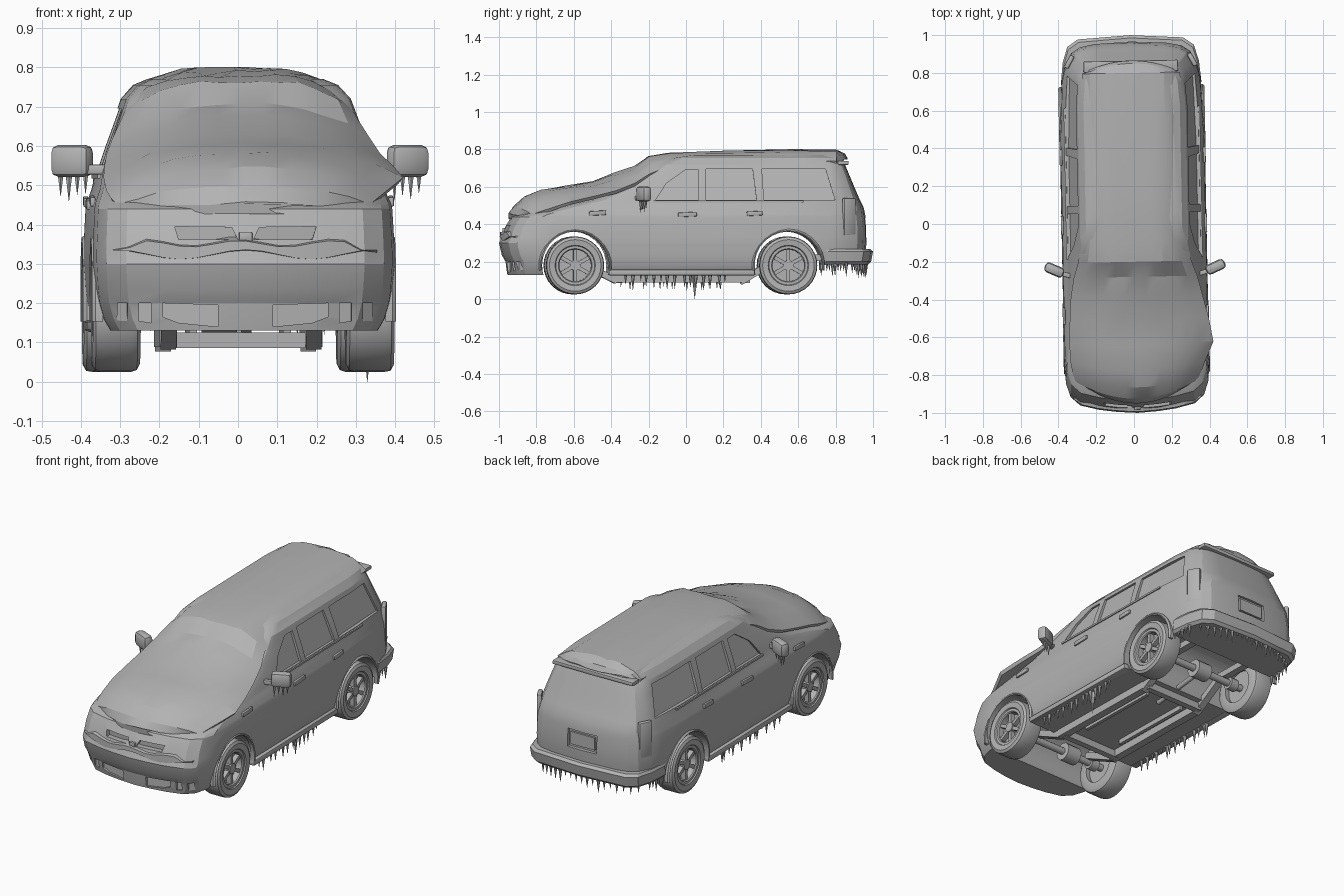
import bpy, bmesh, math, random
from mathutils import Matrix, Vector

random.seed(4)
if "Cube" in bpy.data.objects:
    bpy.data.objects.remove(bpy.data.objects["Cube"])

grey = bpy.data.materials.new("plain_grey")
grey.use_nodes = True
grey.diffuse_color = (0.45, 0.45, 0.45, 1)
grey.node_tree.nodes["Principled BSDF"].inputs["Base Color"].default_value = (0.45, 0.45, 0.45, 1)

# The car is parked at a very slight angle
HEADING = Matrix.Rotation(0.02, 4, 'Z')


def finish(name, bm, angle=25):
    bmesh.ops.transform(bm, matrix=HEADING, verts=bm.verts)
    bmesh.ops.recalc_face_normals(bm, faces=bm.faces)
    mesh = bpy.data.meshes.new(name)
    bm.to_mesh(mesh)
    bm.free()
    mesh.materials.append(grey)
    ob = bpy.data.objects.new(name, mesh)
    bpy.context.collection.objects.link(ob)
    if angle:
        smooth(ob, angle)
    return ob


def smooth(ob, angle):
    bpy.ops.object.select_all(action='DESELECT')
    ob.select_set(True)
    bpy.context.view_layer.objects.active = ob
    bpy.ops.object.shade_smooth_by_angle(angle=math.radians(angle))


def loft(name, rings, angle=25, closed=False):
    """Skin a row of equal rings; cap the ends unless the row is closed."""
    bm = bmesh.new()
    rows = [[bm.verts.new(p) for p in r] for r in rings]
    n = len(rows[0])
    for a, b in zip(rows, rows[1:] + rows[:1] if closed else rows[1:]):
        for i in range(n):
            j = (i + 1) % n
            bm.faces.new((a[i], a[j], b[j], b[i]))
    if not closed:
        bm.faces.new(rows[0])
        bm.faces.new(rows[-1])
    return finish(name, bm, angle)


def box(name, center, size, rot=0, bevel=0.0, axis='Z'):
    bm = bmesh.new()
    bmesh.ops.create_cube(bm, size=1, matrix=Matrix.Translation(center)
                          @ Matrix.Rotation(rot, 4, axis) @ Matrix.Diagonal((*size, 1)))
    if bevel:
        bmesh.ops.bevel(bm, geom=bm.edges[:], offset=bevel, segments=2, profile=.5, affect='EDGES')
    return finish(name, bm, 25)


def rod(name, a, b, r1, r2=None, sides=12):
    a, b = Vector(a), Vector(b)
    bm = bmesh.new()
    bmesh.ops.create_cone(bm, cap_ends=True, segments=sides, radius1=r1,
                          radius2=r1 if r2 is None else r2, depth=(b - a).length,
                          matrix=Matrix.Translation((a + b) / 2)
                          @ (b - a).to_track_quat('Z', 'Y').to_matrix().to_4x4())
    return finish(name, bm, 40)


# Rounded plan of the body: (share of half width, setback from the end)
NOSE = [(0, 0), (.28, .007), (.53, .02), (.79, .045), (.92, .09), (.98, .16), (1, .25)]
TAIL = [(0, 0), (.5, .01), (.7, .025), (.82, .055), (.91, .12), (.96, .2), (1, .5)]


def plan(z, front, rear, w, f=1.0):
    right = [(t * w, front + d * f, z) for t, d in NOSE]
    right += [(t * w, rear - d * f, z) for t, d in reversed(TAIL)]
    return right + [(-x, y, z) for x, y, z in reversed(right[1:-1])]


def nose_y(x, front=-.965, w=.375):
    t = abs(x) / w
    for (a, p), (b, q) in zip(NOSE, NOSE[1:]):
        if t <= b:
            return front + p + (q - p) * (t - a) / (b - a)
    return front + .25


# Body shell
body = loft("body_shell", [plan(*s) for s in [
    (.13, -.955, .955, .345), (.16, -.96, .955, .363), (.2, -.965, .955, .375),
    (.235, -.985, .96, .38), (.3, -1.0, .965, .384), (.33, -.985, .966, .384),
    (.38, -.97, .966, .382), (.44, -.935, .96, .379), (.455, -.9, .958, .376),
    (.49, -.74, .95, .362, .8), (.53, -.55, .93, .352, .7), (.6, -.38, .9, .329, .6),
    (.66, -.27, .875, .307, .5), (.72, -.18, .85, .286, .45),
    (.755, -.1, .835, .255, .4), (.77, 0, .8, .22, .4)]])

# Cutters for arches, rear underside, windows, plate recess, grille and inlets
cutters = [rod("arch_cutter", (-.6, y, .18), (.6, y, .18), .182, sides=28) for y in (-.595, .54)]
cutters.append(box("tail_cutter", (0, .9, .04), (1, .44, .3)))
cutters.append(box("plate_cutter", (0, 1.0, .38), (.18, .11, .1)))
WINDOWS = [[(-.17, .53), (.06, .53), (.06, .69), (-.01, .69), (-.11, .62)],
           [(.1, .53), (.37, .53), (.35, .695), (.1, .695)],
           [(.41, .53), (.79, .53), (.74, .695), (.4, .695)]]
INLETS = [[(.07, .14), (.17, .15), (.21, .165), (.21, .2), (.07, .195)],
          [(.24, .15), (.27, .155), (.27, .2), (.24, .2)],
          [(.3, .15), (.325, .155), (.325, .2), (.3, .2)],
          [(.02, .362), (.17, .362), (.18, .395), (.035, .393)]]
for s in (-1, 1):
    for pts in WINDOWS:
        cutters.append(loft("window_cutter", [
            [(s * (.362 - (z - .5) * .335 - max(0, y - .55) * .05 + off), y, z) for y, z in pts]
            for off in (-.014, .06)], 0))
    for pts in INLETS:
        cutters.append(loft("inlet_cutter", [
            [(s * x, nose_y(x) + .018, z) for x, z in pts],
            [(s * x, -1.1, z) for x, z in pts]], 0))
for c in cutters:
    c.hide_render = True
    m = body.modifiers.new("cut", 'BOOLEAN')
    m.object, m.operation, m.solver = c, 'DIFFERENCE', 'EXACT'
bpy.context.view_layer.update()
cut_mesh = bpy.data.meshes.new_from_object(
    body.evaluated_get(bpy.context.evaluated_depsgraph_get()))
body.modifiers.clear()
body.data = cut_mesh
for c in cutters:
    bpy.data.objects.remove(c)
smooth(body, 20)

# Snow blanket over bonnet, windscreen and roof: y, crown z, edge z, right and left reach
SNOW = [(-.95, .455, .443, .29, .28), (-.925, .495, .452, .325, .32), (-.865, .545, .468, .34, .34),
        (-.78, .583, .487, .35, .365), (-.64, .607, .52, .355, .408), (-.5, .632, .55, .35, .385),
        (-.38, .676, .58, .342, .355), (-.28, .71, .62, .325, .33), (-.2, .765, .67, .3, .3),
        (-.1, .78, .708, .282, .28), (.2, .79, .727, .272, .27), (.55, .798, .735, .268, .266),
        (.8, .797, .738, .26, .26), (.85, .775, .735, .245, .245), (.865, .75, .733, .23, .23)]
rings = []
for y, crown, edge, wr, wl in SNOW:
    bow = -.05 if y > .84 else max(0, -y - .6) * .29
    top, under = [], []
    for i in range(-6, 7):
        t = i / 6
        x = t * (wl if t > 0 else wr)
        lump = random.uniform(-.005, .004) * (abs(t) < 1)
        yy = y + bow * t * t
        top.append((x, yy, edge + (crown - edge) * (1 - abs(t) ** (2.6 if y < -.2 else 4)) + lump))
        under.append((x * .97, yy, edge - .016))
    rings.append(top + under[::-1])
loft("snow_blanket", rings, 16)

# Snow clinging to the grille
rings = []
for i in range(-8, 9):
    x = i * .042
    y = nose_y(x, -.99, .385)
    hi = .363 + .008 * math.cos(i * 1.1 + .5) - .014 * (abs(i) > 6)
    lo = .318 + .012 * math.cos(i * .8)
    rings.append([(x, y + .05, lo), (x, y - .006, lo + .006), (x, y - .004, hi - .012), (x, y + .05, hi)])
loft("grille_snow", rings, 16)
box("front_badge_plate", (0, -.972, .368), (.035, .02, .025), bevel=.004)

# Rear bumper, spoiler lip and number plate
loft("rear_bumper", [[(t * w, rear - d * .7, z) for t, d in
     [(-1, .36), (-.97, .2), (-.9, .08), (-.75, .025), (0, 0), (.75, .025), (.9, .08), (.97, .2), (1, .36)]]
     for z, rear, w in [(.185, .975, .355), (.2, .99, .368), (.255, 1.0, .372), (.268, .985, .366)]])
box("spoiler_lip", (0, .835, .728), (.5, .06, .022), bevel=.006)
box("number_plate", (0, .95, .38), (.15, .012, .07))


def wheel_parts(s, y):
    def lathe(name, prof, n=32):
        loft(name, [[(s * x, y + r * math.sin(k * math.tau / n), .18 + r * math.cos(k * math.tau / n))
                     for r, x in prof] for k in range(n)], 35, True)
    lathe("tyre", [(.1, .368), (.108, .38), (.138, .384), (.152, .376), (.155, .36),
                   (.155, .285), (.15, .27), (.135, .262), (.095, .265), (.095, .33)])
    lathe("rim_ring", [(.085, .368), (.09, .374), (.104, .374), (.104, .32), (.085, .32)])
    rod("rim_back", (s * .29, y, .18), (s * .335, y, .18), .098, sides=24)
    rod("wheel_hub", (s * .32, y, .18), (s * .37, y, .18), .028, sides=12)
    for k in range(6):
        a = k * math.tau / 6
        box("wheel_spoke", (s * .352, y + .057 * math.sin(a), .18 + .057 * math.cos(a)),
            (.026, .02, .075), -a, axis='X')


for s in (-1, 1):
    for y in (-.6, .54):
        wheel_parts(s, y)
        # Wheel arch lip
        rings = []
        for k in range(15):
            a = math.radians(-8 + k * 196 / 14)
            rings.append([(s * x, y + r * math.cos(a), .18 + r * math.sin(a))
                          for r, x in [(.181, .36), (.181, .384), (.187, .387), (.195, .378), (.195, .36)]])
        loft("arch_lip", rings)
    # Sills, handles, vents and tail lamps
    box("sill", (s * .362, -.03, .142), (.04, .78, .03), bevel=.006)
    for y, z, size in [(0, .452, .1), (.36, .458, .085), (-.48, .46, .09)]:
        box("side_handle", (s * .38, y, z), (.014, size, .024), .05, .004, 'X')
    box("window_trim", (s * .355, .22, .522), (.012, .8, .01))
    box("tail_lamp", (s * .326, .865, .44), (.026, .075, .2), s * .5, .008)
    # Door mirror
    box("mirror_housing", (s * .427, -.235, .562), (.108, .055, .082), s * .42, .02)
    box("mirror_arm", (s * .37, -.26, .54), (.07, .025, .025), s * .3, .005)
    # Chassis rails
    box("chassis_rail", (s * .185, -.04, .112), (.045, .7, .048))
    box("rail_sloped_end", (s * .185, .4, .16), (.04, .26, .035), .55, axis='X')
    box("rail_front_end", (s * .185, -.48, .15), (.04, .24, .035), -.45, axis='X')
    box("rail_over_axle", (s * .185, .6, .22), (.04, .24, .035))
    box("inner_rail", (s * .12, 0, .118), (.02, .5, .03))
for y in (-.36, .32):
    box("cross_member", (0, y, .106), (.37, .035, .04))
# Axles and drive shaft
for y, x in ((-.6, -.06), (.54, 0)):
    rod("axle_tube", (-.3, y, .175), (.3, y, .175), .02)
    rod("differential", (x - .045, y, .175), (x + .045, y, .175), .05)
    for s in (-1, 1):
        rod("axle_joint", (s * .2, y, .175), (s * .25, y, .175), .035)
rod("drive_shaft", (0, .54, .17), (0, .2, .125), .014)


# Icicles on sills, mirrors and rear bumper
def icicle(x, y, z, length):
    rod("icicle", (x, y, z), (x, y, z - length), .003 + .1 * length, .0005, 6)


for s in (-1, 1):
    for i in range(15):
        y = -.33 + i * .038 + random.uniform(-.012, .012)
        icicle(s * .352, y, .132, random.uniform(.035, .09))
    for i in range(4):
        icicle(s * (.393 + i * .021), -.25 + i * .009, .53, random.uniform(.045, .075))
    for i in range(5):
        icicle(s * .345, .73 + i * .03, .192, random.uniform(.035, .075))
icicle(.33, .04, .132, .132)
for i in range(-9, 10):
    t = abs(i) / 9
    icicle(i * .034, .965 - .07 * t ** 3, .192, random.uniform(.035, .08))
